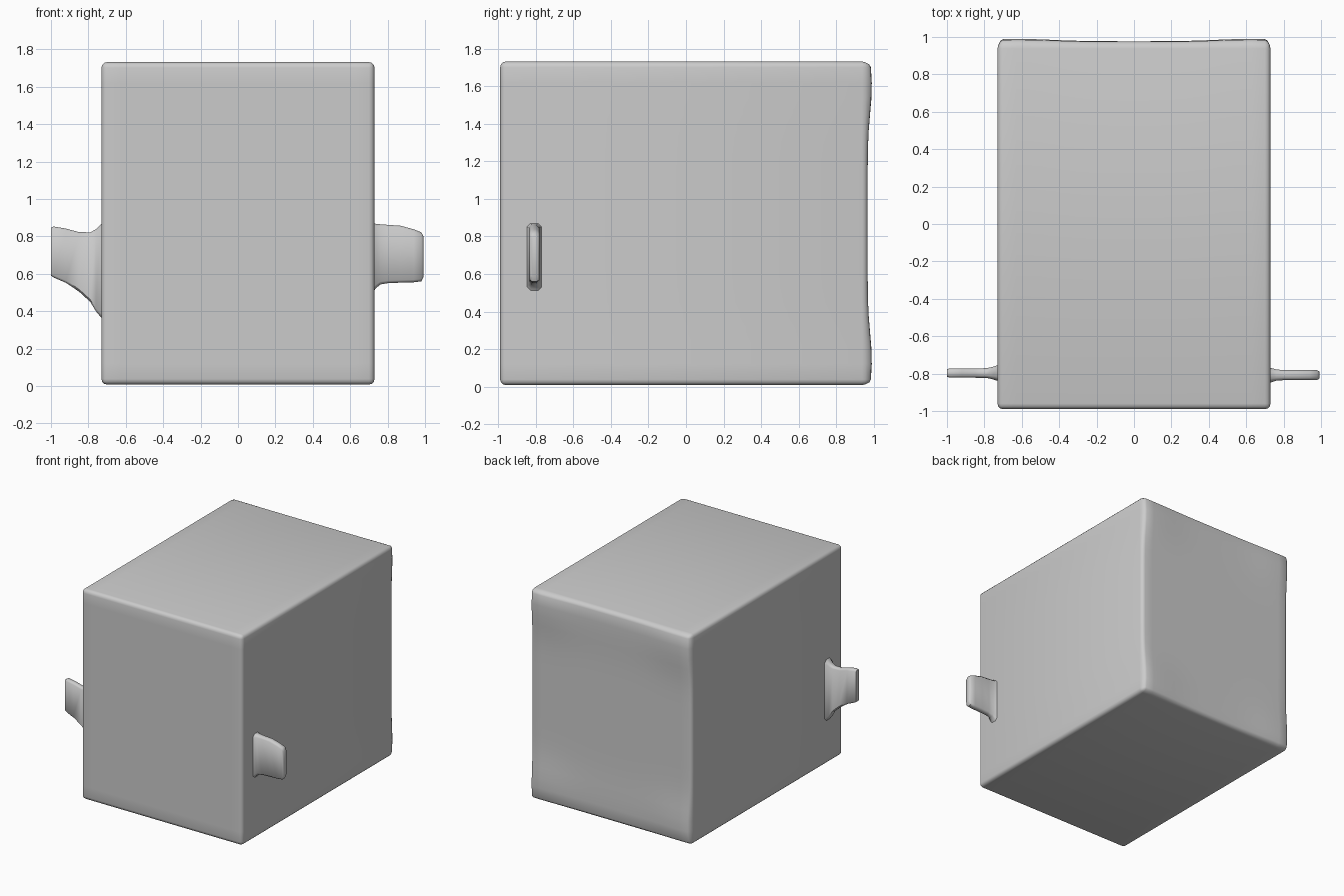
import bpy, bmesh, math
from mathutils import Vector

if "Cube" in bpy.data.objects:
    bpy.data.objects.remove(bpy.data.objects["Cube"])


def finish(bm, name, angle):
    bmesh.ops.recalc_face_normals(bm, faces=bm.faces)
    me = bpy.data.meshes.new(name)
    bm.to_mesh(me)
    bm.free()
    ob = bpy.data.objects.new(name, me)
    bpy.context.collection.objects.link(ob)
    bpy.ops.object.select_all(action='DESELECT')
    ob.select_set(True)
    bpy.context.view_layer.objects.active = ob
    bpy.ops.object.shade_smooth_by_angle(angle=math.radians(angle))
    return ob


# Box body with softly rounded edges
W, Y0, Y1, Z0, Z1 = 0.73, -0.99, 0.968, 0.008, 1.732
bm = bmesh.new()
bmesh.ops.create_cube(bm, size=1)
for v in bm.verts:
    v.co = Vector((v.co.x * 2 * W, Y0 if v.co.y < 0 else Y1, Z0 if v.co.z < 0 else Z1))


def bevel(test, size):
    edges = [e for e in bm.edges if test(e)]
    bmesh.ops.bevel(bm, geom=edges, offset=size, segments=3, profile=0.5, affect='EDGES')


bevel(lambda e: True, 0.03)

# Back panel: slice into a grid, then swell its four corners slightly
cuts = 20
for axis, lo, hi in ((0, -W + 0.03, W - 0.03), (2, Z0 + 0.03, Z1 - 0.03)):
    no = Vector((0, 0, 0))
    no[axis] = 1
    for i in range(1, cuts):
        co = no * (lo + (hi - lo) * i / cuts)
        bmesh.ops.bisect_plane(bm, geom=bm.verts[:] + bm.edges[:] + bm.faces[:],
                               plane_co=co, plane_no=no)
for v in bm.verts:
    if v.co.y > 0.95:
        zz = min(abs(v.co.z - 0.14), abs(v.co.z - 1.6))
        xx = abs(abs(v.co.x) - 0.62)
        gz = math.exp(-(zz / 0.2) ** 2)
        gx = math.exp(-(xx / 0.25) ** 2)
        v.co.y += (v.co.y - 0.95) / (Y1 - 0.95) * gz * (0.009 + 0.013 * gx)
finish(bm, "box_body", 40)


# Thin side tabs, lofted from chamfered sections (x, z low, z high, half thickness)
def tab(name, y, stations):
    bm = bmesh.new()
    rings = []
    for x, lo, hi, t in stations:
        c = 0.5 * t
        pts = [(-t, lo + c), (-c, lo), (c, lo), (t, lo + c),
               (t, hi - c), (c, hi), (-c, hi), (-t, hi - c)]
        rings.append([bm.verts.new((x, y + p, z)) for p, z in pts])
    for a, b in zip(rings, rings[1:]):
        for i in range(8):
            j = (i + 1) % 8
            bm.faces.new((a[i], a[j], b[j], b[i]))
    bm.faces.new(rings[0])
    bm.faces.new(rings[-1])
    finish(bm, name, 50)


tab("right_tab", -0.808, [
    (0.71, 0.48, 0.88, 0.045), (0.735, 0.52, 0.868, 0.038), (0.76, 0.543, 0.865, 0.03),
    (0.80, 0.55, 0.862, 0.027), (0.87, 0.553, 0.857, 0.027), (0.94, 0.555, 0.838, 0.027),
    (0.98, 0.56, 0.822, 0.026), (0.992, 0.585, 0.80, 0.018)])
tab("left_tab", -0.797, [
    (-0.71, 0.35, 0.89, 0.045), (-0.735, 0.37, 0.862, 0.04), (-0.76, 0.40, 0.838, 0.032),
    (-0.79, 0.45, 0.822, 0.026), (-0.85, 0.505, 0.823, 0.025), (-0.92, 0.552, 0.842, 0.025),
    (-0.985, 0.58, 0.853, 0.025), (-1.0, 0.59, 0.847, 0.02)])
